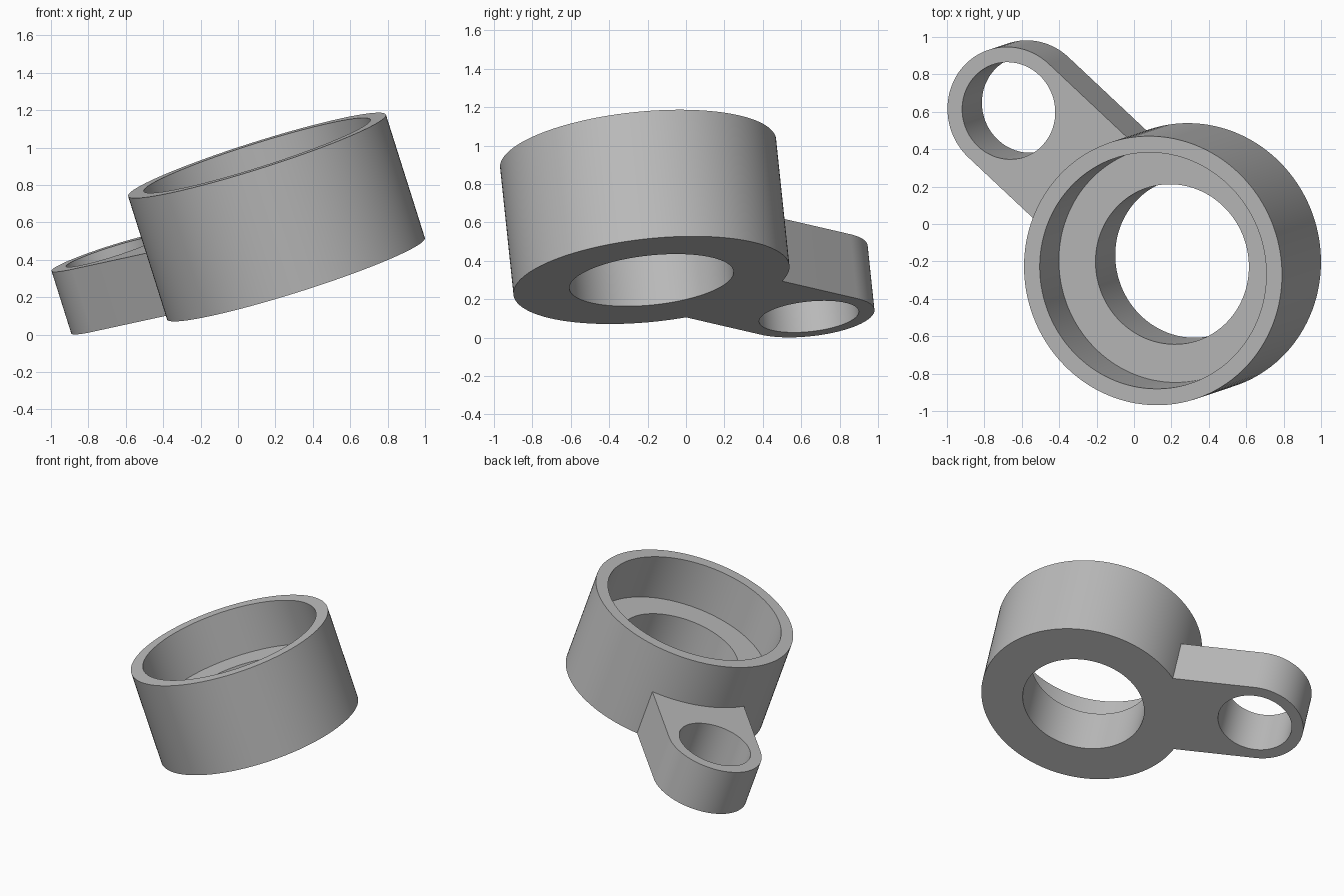
import bpy, bmesh, math
from mathutils import Matrix, Vector

cube = bpy.data.objects.get("Cube")
if cube:
    bpy.data.objects.remove(cube, do_unlink=True)

# Main dimensions, in the tilted frame of the part
OUTER_R, BORE_R, HOLE_R = 0.723, 0.635, 0.43
HEIGHT, FLOOR = 0.695, 0.353
LUG_R, LUG_HOLE_R, REACH = 0.343, 0.261, 1.214
SEGMENTS = 128

# Tilted frame: z along the bore, x toward the lug
origin = Vector((0.31, -0.18, 0.299))
axis = Vector((-0.30, -0.10, 0.949)).normalized()
side = Vector((-0.874, 0.821, -0.191))
side = (side - axis * side.dot(axis)).normalized()
frame = Matrix((side, axis.cross(side), axis)).transposed().to_4x4()
frame.translation = origin

grey = bpy.data.materials.new("plain grey")
grey.use_nodes = True
colour = (0.5, 0.5, 0.5, 1)
grey.diffuse_color = colour
grey.node_tree.nodes["Principled BSDF"].inputs["Base Color"].default_value = colour


def finish(bm, name):
    bmesh.ops.recalc_face_normals(bm, faces=bm.faces[:])
    bm.transform(frame)
    mesh = bpy.data.meshes.new(name)
    bm.to_mesh(mesh)
    bm.free()
    mesh.materials.append(grey)
    obj = bpy.data.objects.new(name, mesh)
    bpy.context.collection.objects.link(obj)
    bpy.ops.object.select_all(action="DESELECT")
    obj.select_set(True)
    bpy.context.view_layer.objects.active = obj
    bpy.ops.object.shade_smooth_by_angle(angle=math.radians(30))


def arc(cx, radius, start, end, count):
    angles = [start + (end - start) * i / count for i in range(count + 1)]
    return [(cx + radius * math.cos(a), radius * math.sin(a), 0) for a in angles]


def add_loop(bm, points):
    verts = [bm.verts.new(p) for p in points]
    return [bm.edges.new((a, b)) for a, b in zip(verts, verts[1:] + verts[:1])]


# Stepped ring: closed wall section spun around the bore
bm = bmesh.new()
section = [(HOLE_R, 0, 0), (OUTER_R, 0, 0), (OUTER_R, 0, HEIGHT),
           (BORE_R, 0, HEIGHT), (BORE_R, 0, FLOOR), (HOLE_R, 0, FLOOR)]
edges = add_loop(bm, section)
bmesh.ops.spin(bm, geom=bm.verts[:] + edges, cent=(0, 0, 0), axis=(0, 0, 1),
               angle=math.tau, steps=SEGMENTS, use_merge=True)
bmesh.ops.remove_doubles(bm, verts=bm.verts[:], dist=0.0001)
finish(bm, "stepped_ring")

# Side lug: rounded plate with a hole, its root curved to the ring wall
bm = bmesh.new()
root_r = OUTER_R - 0.003
half = math.asin(LUG_R / root_r)
outline = arc(REACH, LUG_R, -math.pi / 2, math.pi / 2, 64) + arc(0, root_r, half, -half, 24)
edges = add_loop(bm, outline)
edges += add_loop(bm, arc(REACH, LUG_HOLE_R, 0, math.tau, SEGMENTS)[:-1])
bmesh.ops.triangle_fill(bm, edges=edges, use_beauty=True, normal=(0, 0, 1))
plate = bmesh.ops.extrude_face_region(bm, geom=bm.faces[:], use_keep_orig=True)
top = [v for v in plate["geom"] if isinstance(v, bmesh.types.BMVert)]
bmesh.ops.translate(bm, verts=top, vec=(0, 0, FLOOR))
finish(bm, "side_lug")
